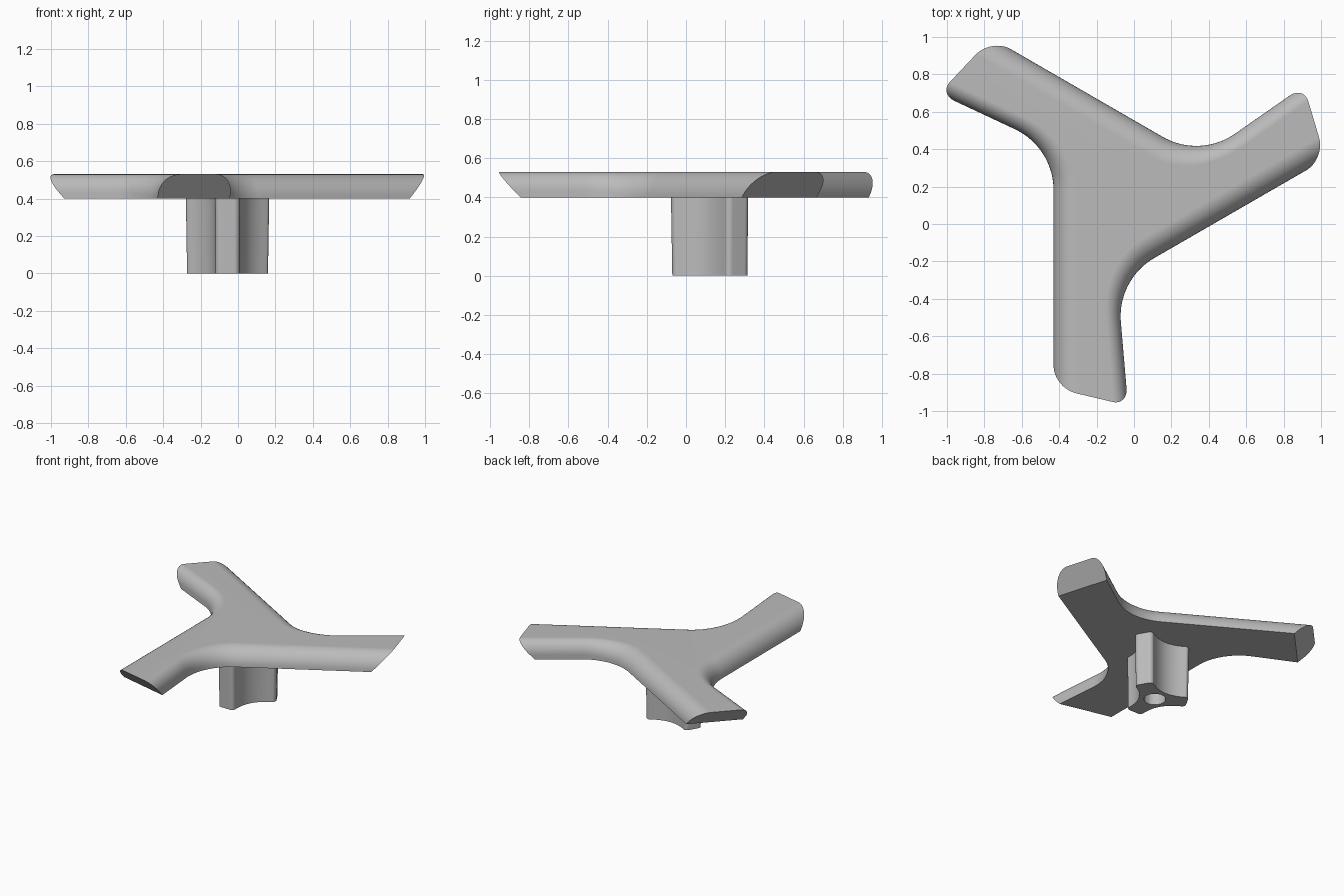
import bpy, bmesh, math
from mathutils import Vector, Matrix

cube = bpy.data.objects.get("Cube")
if cube:
    bpy.data.objects.remove(cube, do_unlink=True)

CENTER = Vector((-0.056, 0.155, 0))
BASE, TOP = 0.40, 0.53

grey = bpy.data.materials.new("plain grey")
grey.use_nodes = True
grey.diffuse_color = (0.5, 0.5, 0.5, 1)
grey.node_tree.nodes["Principled BSDF"].inputs["Base Color"].default_value = (0.5, 0.5, 0.5, 1)


def turn(v, k):
    """Rotate a vector k thirds of a turn clockwise."""
    return Matrix.Rotation(-k * math.tau / 3, 3, 'Z') @ v


def loft(bm, rings):
    """Join closed rings of equal length with quads."""
    rows = [[bm.verts.new(p) for p in ring] for ring in rings]
    for a, b in zip(rows, rows[1:]):
        for i in range(len(a)):
            j = (i + 1) % len(a)
            bm.faces.new((a[i], a[j], b[j], b[i]))
    return rows


def finish(bm, name):
    bmesh.ops.recalc_face_normals(bm, faces=bm.faces)
    mesh = bpy.data.meshes.new(name)
    bm.to_mesh(mesh)
    bm.free()
    mesh.materials.append(grey)
    obj = bpy.data.objects.new(name, mesh)
    obj.location = CENTER
    bpy.context.collection.objects.link(obj)
    bpy.ops.object.select_all(action='DESELECT')
    obj.select_set(True)
    bpy.context.view_layer.objects.active = obj
    bpy.ops.object.shade_smooth_by_angle(angle=math.radians(32))
    weighted = obj.modifiers.new("even shading", 'WEIGHTED_NORMAL')
    weighted.keep_sharp = True
    return obj


# Edge between two arms: straight side, concave bend, flared side.
# Each entry holds position, inward normal and blend along the bend.
def gap_edge(steps=20, radius=0.36):
    corner = Vector((-0.374, 0.255, 0))
    bend = math.radians(64.9)
    reach = radius * math.tan(bend / 2)
    pivot = corner + Vector((-radius, -reach, 0))
    flare = Vector((-math.sin(bend), math.cos(bend), 0))
    right = Vector((1, 0, 0))
    edge = [(Vector((corner.x, -1.4, 0)), right, 0)]
    for i in range(steps + 1):
        t = i / steps
        n = Vector((math.cos(bend * t), math.sin(bend * t), 0))
        edge.append((pivot + n * radius, n, t))
    edge.append((corner + flare * 0.95, edge[-1][1], 1))
    return edge


# Three-armed grip with a rounded upper edge
def build_grip(levels=10):
    outline = [(turn(p, k), turn(n, k), t) for k in range(3) for p, n, t in gap_edge()]
    rings = [[p + Vector((0, 0, BASE)) for p, n, t in outline]]
    for i in range(levels + 1):
        a = math.pi / 2 * i / levels
        ring = []
        for p, n, t in outline:
            blend = t * t * (3 - 2 * t)
            width = 0.12 - 0.04 * blend
            height = 0.125 - 0.03 * blend
            z = TOP - height * (1 - math.sin(a))
            ring.append(p + n * width * (1 - math.cos(a)) + Vector((0, 0, z)))
        rings.append(ring)
    bm = bmesh.new()
    rows = loft(bm, rings)
    bm.faces.new(rows[0])
    bm.faces.new(rows[-1])
    # Undercut slanted arm ends
    for k in range(3):
        cut = bmesh.ops.bisect_plane(
            bm, geom=bm.verts[:] + bm.edges[:] + bm.faces[:],
            plane_co=turn(Vector((-0.254, -1.06, TOP)), k),
            plane_no=turn(Vector((-0.237, -1, -0.95)), k).normalized(),
            clear_outer=True)
        rim = [e for e in cut["geom_cut"] if isinstance(e, bmesh.types.BMEdge)]
        bmesh.ops.holes_fill(bm, edges=rim, sides=0)
    return finish(bm, "grip")


# Fluted stem outline: three flat-tipped lobes with hollow flanks
def stem_outline(corner=Vector((0.035, -0.195, 0)), r=0.03, waist=0.11):
    third = []
    for side, start in ((1, -90), (-1, -165)):
        for i in range(7):
            a = math.radians(start + 75 * i / 6)
            third.append(Vector((side * corner.x + r * math.cos(a),
                                 corner.y + r * math.sin(a), 0)))
    tip_right, tip_left = third[:7], third[7:]
    lobe = tip_left + tip_right
    first, last = lobe[-1], turn(lobe[0], -1)
    middle = Vector((math.cos(math.pi / 6), -math.sin(math.pi / 6), 0)) * waist
    control = middle * 2 - (first + last) / 2
    for i in range(1, 14):
        t = i / 14
        lobe.append(first * (1 - t) ** 2 + control * 2 * t * (1 - t) + last * t * t)
    return [turn(p, -k) for k in range(3) for p in lobe]


# Stem with a blind bore in its lower end
def build_stem(bore=0.075, depth=0.3):
    outline = stem_outline()
    up = Vector((0, 0, 1))
    circle = [p.normalized() * bore for p in outline]
    rings = [[p + up * depth for p in circle], circle, outline,
             [p * 1.03 + up * (BASE + 0.01) for p in outline]]
    bm = bmesh.new()
    rows = loft(bm, rings)
    bm.faces.new(rows[0])
    bm.faces.new(rows[-1])
    return finish(bm, "stem")


build_grip()
build_stem()
